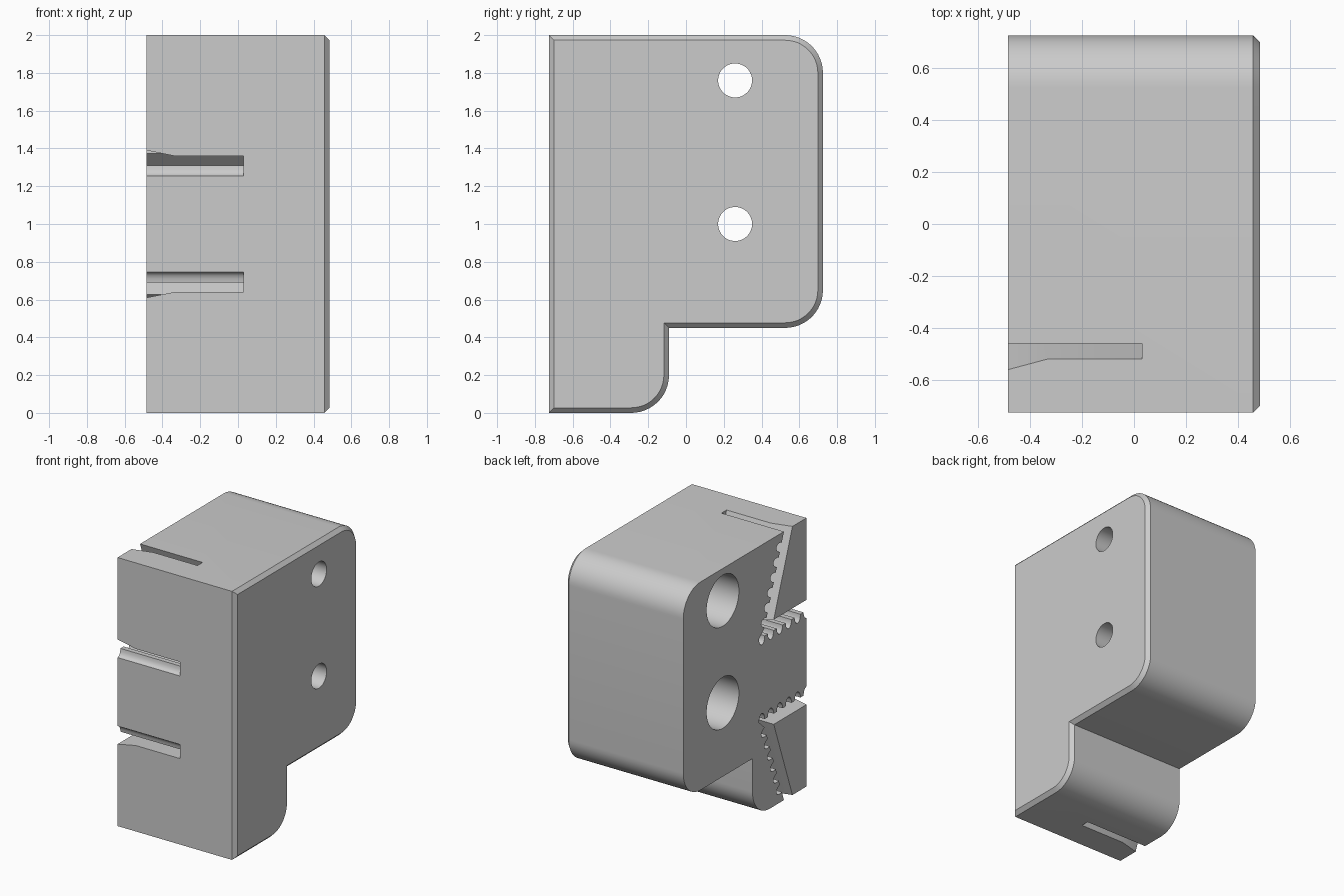
import bpy, bmesh, math
from mathutils import Vector

if "Cube" in bpy.data.objects:
    bpy.data.objects.remove(bpy.data.objects["Cube"])

HX, HY = 0.485, 0.725      # half width and half depth
CH = 0.027                 # chamfer on the right side

grey = bpy.data.materials.new("light_grey")
grey.diffuse_color = (0.6, 0.6, 0.6, 1)
grey.use_nodes = True
grey.node_tree.nodes["Principled BSDF"].inputs["Base Color"].default_value = grey.diffuse_color


def loft(name, sections):
    """Join matching (y, z) outlines placed at rising x into a closed solid."""
    bm = bmesh.new()
    rings = [[bm.verts.new((x, y, z)) for y, z in pts] for x, pts in sections]
    n = len(rings[0])
    for a, b in zip(rings, rings[1:]):
        for i in range(n):
            j = (i + 1) % n
            bm.faces.new((a[i], a[j], b[j], b[i]))
    bm.faces.new(rings[0])
    bm.faces.new(rings[-1])
    bmesh.ops.recalc_face_normals(bm, faces=bm.faces)
    me = bpy.data.meshes.new(name)
    bm.to_mesh(me)
    bm.free()
    me.materials.append(grey)
    ob = bpy.data.objects.new(name, me)
    bpy.context.collection.objects.link(ob)
    return ob


def arc(cy, cz, r, a0, a1, n):
    return [(cy + r * math.cos(math.radians(a0 + (a1 - a0) * i / n)),
             cz + r * math.sin(math.radians(a0 + (a1 - a0) * i / n)))
            for i in range(n + 1)]


def inset(pts, d):
    """Offset a counter-clockwise outline inwards."""
    out = []
    for i, p in enumerate(pts):
        p, a, b = Vector(p), Vector(pts[i - 1]), Vector(pts[(i + 1) % len(pts)])
        e1, e2 = (p - a).normalized(), (b - p).normalized()
        n1, n2 = Vector((-e1.y, e1.x)), Vector((-e2.y, e2.x))
        out.append(tuple(p + (n1 + n2) * d / (1 + n1.dot(n2))))
    return out


# Stepped body with rounded corners and a chamfered right side
R = 0.2
outline = ([(-HY, 0)] + arc(-0.09 - R, R, R, -90, 0, 12) + [(-0.09, 0.45)]
           + arc(HY - R, 0.45 + R, R, -90, 0, 12)
           + arc(HY - R, 2 - R, R, 0, 90, 12) + [(-HY, 2)])
body = loft("clamp_block", [(-HX, outline), (HX - CH, outline),
                            (HX, inset(outline, CH))])
cutters = []

# Bolt holes with deep counterbores from the left
for z in (1.0, 1.76):
    for name, r, x0, x1 in (("bolt_hole", 0.09, 0.1, 0.6),
                            ("counterbore", 0.19, -0.6, 0.25)):
        ring = arc(0.26, z, r, 0, 360, 48)[:-1]
        cutters.append(loft(name, [(x0, ring), (x1, ring)]))


# Toothed belt slots: in from the end, around a wedge, out of the front
LAND, PITCH, HALF, DEPTH = 1.31, 0.105, 0.034, 0.055
down = Vector((0.22, -0.61)).normalized()
corner = Vector((-0.211, LAND))


def groove(c, along, into):
    return [tuple(c - along * HALF * math.cos(math.pi * i / 8)
                  + into * DEPTH * math.sin(math.pi * i / 8)) for i in range(9)]


teeth = [(-0.8, LAND)]
for k in range(6):
    teeth += groove(Vector((-HY + k * PITCH, LAND)), Vector((1, 0)), Vector((0, -1)))
for k in range(6):
    teeth += groove(corner - down * (0.1 + k * PITCH), -down,
                    Vector((-down.y, down.x)))
teeth.append(tuple(corner - down * (2.1 - LAND) / -down.y))


def slot_section(flare):
    """Slot outline; flare 0 is the plain slot, 1 the widened mouth."""
    cy, cz = -0.289 - 0.051 * flare, 1.36 + 0.03 * flare
    top = (cy - (2.1 - cz) * 0.22 / 0.61, 2.1)
    return [top, (cy, cz), (-0.8, cz)] + teeth


for name, flip in (("upper_slot", False), ("lower_slot", True)):
    secs = []
    for x, f in ((-0.515, 1.2), (-0.335, 0), (0.03, 0)):
        pts = slot_section(f)
        secs.append((x, [(y, 2 - z) for y, z in pts] if flip else pts))
    cutters.append(loft(name, secs))

# Cut, then remove the cutters
bpy.context.view_layer.objects.active = body
body.select_set(True)
for c in cutters:
    c.hide_render = True
    m = body.modifiers.new(c.name, "BOOLEAN")
    m.operation, m.solver, m.object = "DIFFERENCE", "EXACT", c
    bpy.ops.object.modifier_apply(modifier=m.name)
    bpy.data.objects.remove(c)
bpy.ops.object.shade_smooth_by_angle(angle=math.radians(30))
